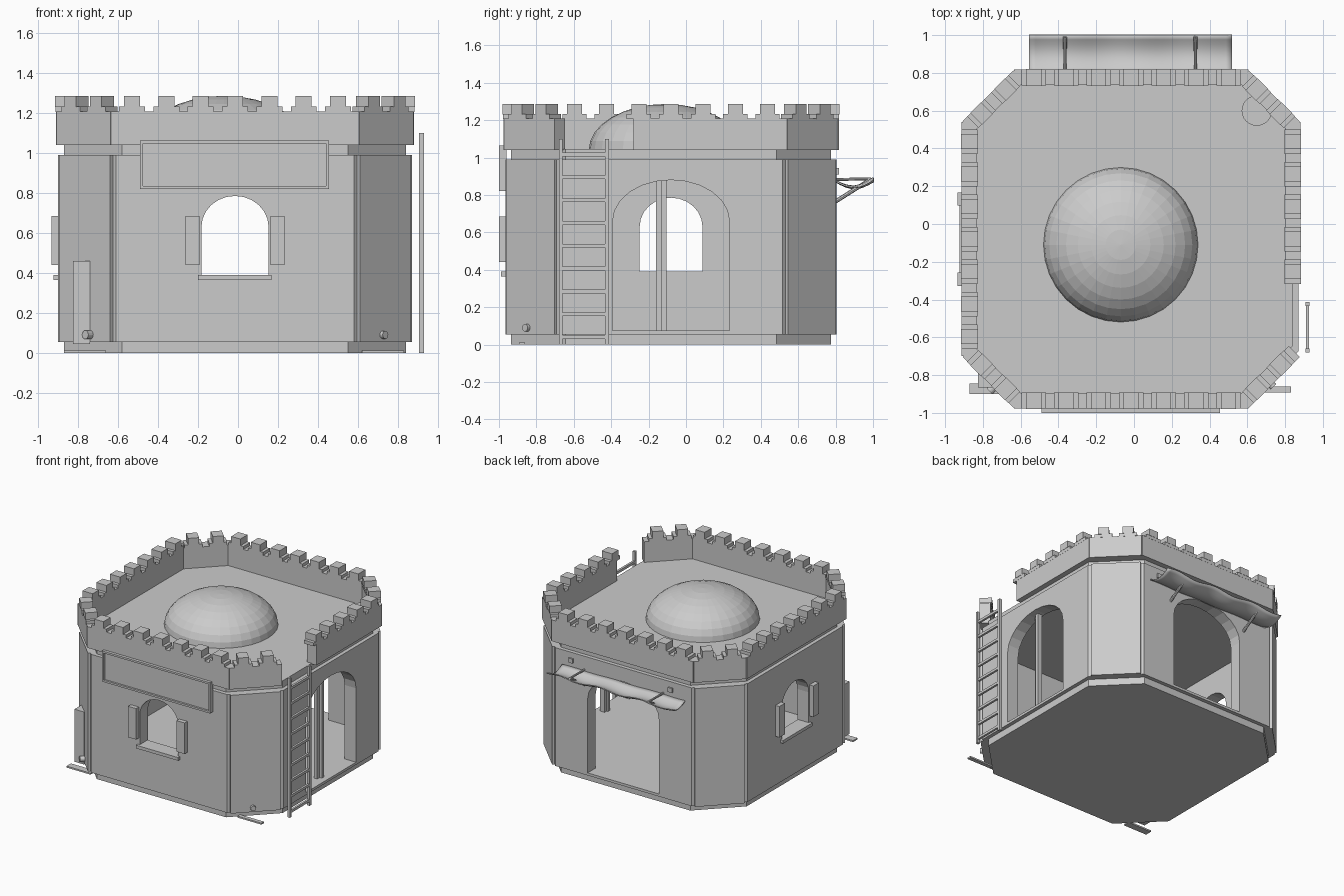
import bpy, bmesh
from math import sin, cos, pi, radians
from mathutils import Matrix, Vector

if "Cube" in bpy.data.objects:
    bpy.data.objects.remove(bpy.data.objects["Cube"])

stone = bpy.data.materials.new("light_grey")
stone.use_nodes = True
stone.diffuse_color = (0.6, 0.6, 0.6, 1)
stone.node_tree.nodes["Principled BSDF"].inputs["Base Color"].default_value = (0.6, 0.6, 0.6, 1)

CENTRE = Matrix.Translation((-0.015, -0.08, 0))


def side(angle):
    """Frame of one wall: x runs along it, -y points outward."""
    return CENTRE @ Matrix.Rotation(radians(angle), 4, 'Z')


def finish(name, bm, matrix=CENTRE):
    bmesh.ops.transform(bm, matrix=matrix, verts=bm.verts)
    bmesh.ops.recalc_face_normals(bm, faces=bm.faces)
    mesh = bpy.data.meshes.new(name)
    bm.to_mesh(mesh)
    bm.free()
    mesh.materials.append(stone)
    obj = bpy.data.objects.new(name, mesh)
    bpy.context.collection.objects.link(obj)
    return obj


def add_box(bm, x0, x1, d0, d1, z0, z1):
    m = Matrix.Translation(((x0 + x1) / 2, -(d0 + d1) / 2, (z0 + z1) / 2))
    m = m @ Matrix.Diagonal((x1 - x0, d1 - d0, z1 - z0, 1))
    bmesh.ops.create_cube(bm, size=1, matrix=m)


def boxes(name, angle, *dims):
    bm = bmesh.new()
    for d in dims:
        add_box(bm, *d)
    return finish(name, bm, side(angle))


def extrude(name, points, vector, matrix=CENTRE):
    bm = bmesh.new()
    face = bm.faces.new([bm.verts.new(p) for p in points])
    new = bmesh.ops.extrude_face_region(bm, geom=[face])["geom"]
    bmesh.ops.translate(bm, vec=vector, verts=[v for v in new if isinstance(v, bmesh.types.BMVert)])
    return finish(name, bm, matrix)


def octagon(name, h, z0, z1, cut=0.29):
    k = h - cut
    pts = [(k, -h), (h, -k), (h, k), (k, h), (-k, h), (-h, k), (-h, -k), (-k, -h)]
    return extrude(name, [(x, y, z0) for x, y in pts], (0, 0, z1 - z0))


def arch(name, angle, half, z0, spring, top, steps=12):
    pts = [(-half, -1, z0), (half, -1, z0)]
    pts += [(half * cos(pi * i / steps), -1, spring + (top - spring) * sin(pi * i / steps))
            for i in range(steps + 1)]
    return extrude(name, pts, (0, 0.4, 0), side(angle))


def rod(name, angle, p, q, r, sides=8):
    p, q = Vector(p), Vector(q)
    m = Matrix.Translation((p + q) / 2) @ (q - p).to_track_quat('Z', 'Y').to_matrix().to_4x4()
    bm = bmesh.new()
    bmesh.ops.create_cone(bm, cap_ends=True, segments=sides, radius1=r, radius2=r,
                          depth=(q - p).length, matrix=m)
    return finish(name, bm, side(angle))


# Hollow eight-sided body with two arched windows and two arched doorways
body = octagon("body_walls", 0.885, 0.055, 0.99)
cutters = [octagon("room_cutter", 0.785, 0.075, 0.96, 0.25)]
for a in (0, -90):
    cutters.append(arch("window_cutter", a, 0.168, 0.385, 0.63, 0.785))
for a in (90, 180):
    cutters.append(arch("door_cutter", a, 0.312, 0.075, 0.66, 0.88))
bpy.context.view_layer.objects.active = body
for c in cutters:
    mod = body.modifiers.new("cut", 'BOOLEAN')
    mod.operation = 'DIFFERENCE'
    mod.solver = 'EXACT'
    mod.object = c
    bpy.ops.object.modifier_apply(modifier=mod.name)
    bpy.data.objects.remove(c)

# Plinth, roof slab and corner panels
octagon("plinth", 0.855, 0.0, 0.055)
octagon("roof_slab", 0.855, 0.985, 1.045)
for a in (45, 135, 225, 315):
    boxes("corner_panel", a, (-0.182, 0.182, 1.0, 1.065, 0.055, 0.99))

# Parapets with stepped merlons; the one at the ladder has a gap
for a in range(0, 360, 45):
    corner = a % 90 == 45
    end = 0.19 if corner else 0.62
    start = -0.2 if a == 90 else -end
    out = 1.072 if corner else 0.897
    centres = (-0.09, 0.09) if corner else [0.172 * i for i in range(-3, 4)]
    parts = [(start, end, out - 0.082, out, 1.04, 1.208)]
    for c in centres:
        if c > start:
            parts.append((c - 0.065, c + 0.065, out - 0.084, out + 0.001, 1.205, 1.232))
            parts.append((c - 0.04, c + 0.04, out - 0.086, out + 0.003, 1.23, 1.285))
    boxes("parapet", a, *parts)

# Shallow roof dome
bm = bmesh.new()
bmesh.ops.create_uvsphere(bm, u_segments=32, v_segments=16, radius=0.41)
bmesh.ops.bisect_plane(bm, geom=bm.verts[:] + bm.edges[:] + bm.faces[:],
                       plane_co=(0, 0, 0), plane_no=(0, 0, -1), clear_outer=True)
finish("roof_dome", bm, Matrix.Translation((-0.07, -0.11, 1.04)) @ Matrix.Diagonal((1, 1, 0.6, 1)))

# Round roof hatch
rod("roof_hatch", 0, (0.665, 0.68, 1.04), (0.665, 0.68, 1.1), 0.08, 24)

# Window sills and shutters
for a in (0, -90):
    boxes("window_sill", a, (-0.185, 0.183, 0.79, 0.908, 0.365, 0.39))
    for s in (-1, 1):
        x = 0.212 * s
        boxes("shutter", a, (x - 0.035, x + 0.035, 0.88, 0.919, 0.44, 0.685))

# Blank framed board over the front window
boxes("sign_panel", 0, (-0.465, 0.46, 0.88, 0.905, 0.83, 1.055))
boxes("sign_frame", 0,
      (-0.475, 0.47, 0.88, 0.92, 0.82, 0.835), (-0.475, 0.47, 0.88, 0.92, 1.048, 1.063),
      (-0.475, -0.46, 0.88, 0.92, 0.835, 1.048), (0.455, 0.47, 0.88, 0.92, 0.835, 1.048))

# Ladder
rails = [(x, x + 0.02, 0.922, 0.945, 0, 1.1) for x in (-0.6, -0.353)]
rungs = [(-0.585, -0.345, 0.925, 0.942, z, z + 0.02)
         for z in [0.03 + 0.122 * i for i in range(9)]]
boxes("ladder", 90, *rails, *rungs)

# Slim post standing inside the side doorway
boxes("door_post", 90, (-0.08, -0.05, 0.79, 0.82, 0.06, 0.96), (-0.05, -0.025, 0.8, 0.84, 0.06, 0.96))

# Rear awning: sagging rippled cloth on two struts
bm = bmesh.new()
nx, ny = 32, 8
grid = []
for i in range(nx + 1):
    u = i / nx
    row = []
    for j in range(ny + 1):
        v = j / ny
        z = 0.875 + 0.01 * v - 0.035 * sin(pi * v) + 0.008 * sin(6 * pi * u) * (0.3 + v)
        row.append(bm.verts.new((-0.535 + 1.075 * u, -0.885 - 0.195 * v, z)))
    grid.append(row)
for i in range(nx):
    for j in range(ny):
        bm.faces.new((grid[i][j], grid[i + 1][j], grid[i + 1][j + 1], grid[i][j + 1]))
cloth = finish("awning_cloth", bm, side(180))
cloth.data.shade_smooth()
thick = cloth.modifiers.new("thickness", 'SOLIDIFY')
thick.thickness = 0.008
for x in (-0.34, 0.35):
    rod("awning_strut", 180, (x, -0.88, 0.765), (x, -1.07, 0.885), 0.011)
    rod("awning_arm", 180, (x, -0.88, 0.883), (x, -1.07, 0.885), 0.008)
for x in (-0.455, 0.415):
    boxes("wall_bracket", 180, (x - 0.018, x + 0.018, 0.88, 0.897, 0.91, 0.945))

# Corner details: spouts, a standing board and loose ground planks
rod("right_spout", 45, (-0.02, -1.05, 0.09), (-0.02, -1.085, 0.09), 0.02, 16)
rod("left_spout", -45, (0.04, -1.05, 0.09), (0.04, -1.1, 0.09), 0.022, 16)
boxes("standing_board", 0, (-0.81, -0.725, 0.62, 0.785, 0.045, 0.46))
boxes("left_plank", 0, (-0.855, -0.645, 0.765, 0.82, 0, 0.012))
boxes("right_plank", 0, (0.635, 0.845, 0.78, 0.812, 0, 0.012))
